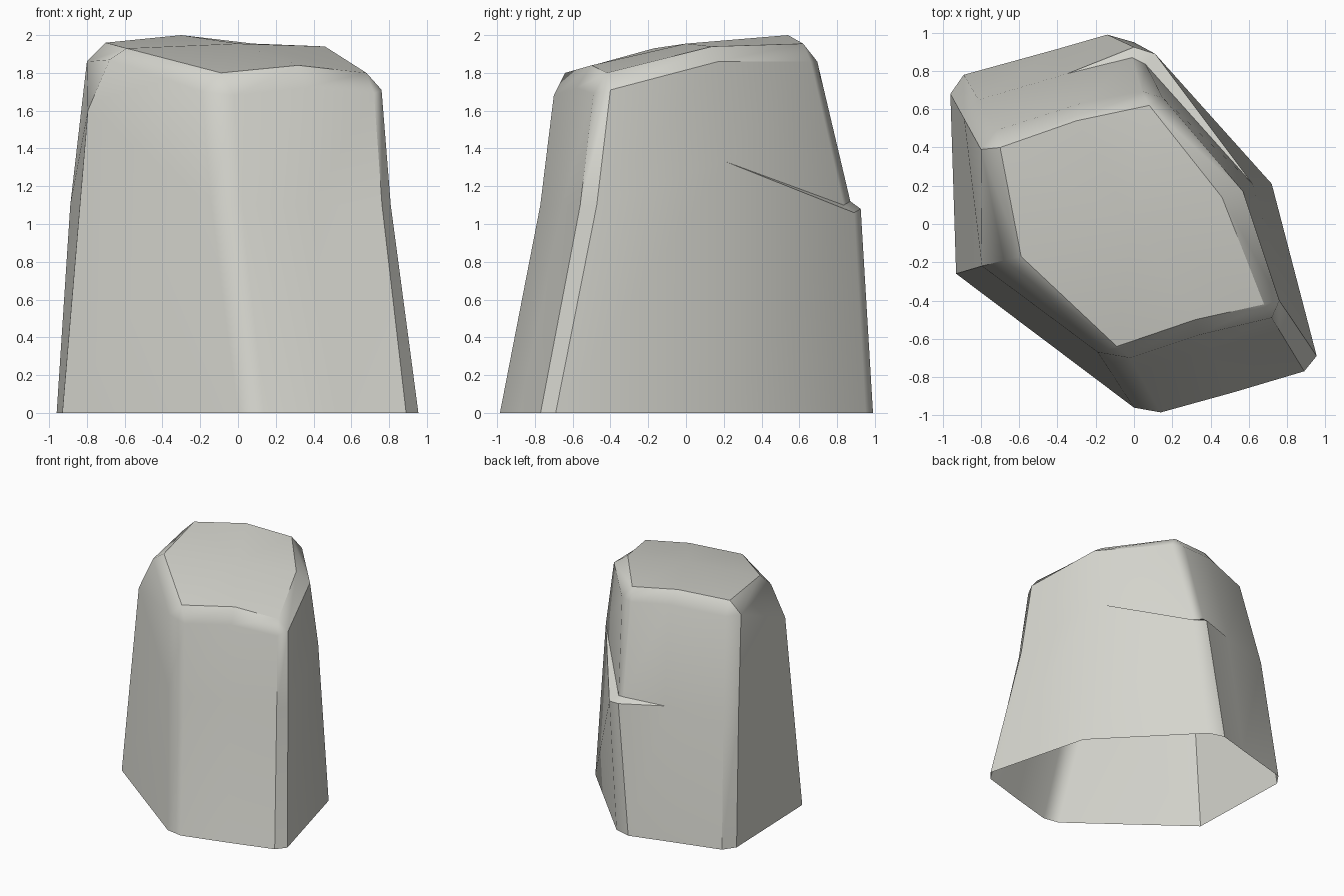
import bpy
import bmesh
import math
from mathutils import Vector

cube = bpy.data.objects.get("Cube")
if cube:
    bpy.data.objects.remove(cube, do_unlink=True)


def stone_material():
    colour = (0.66, 0.66, 0.61, 1)
    mat = bpy.data.materials.new("pale_grey_stone")
    mat.use_nodes = True
    mat.diffuse_color = colour
    shader = next(n for n in mat.node_tree.nodes if n.type == "BSDF_PRINCIPLED")
    shader.inputs["Base Color"].default_value = colour
    shader.inputs["Roughness"].default_value = 0.9
    return mat


def waist_point(ground, edge, pull):
    """Point partway up a corner; pull sets how far it leans in."""
    point = Vector(ground).lerp(Vector(edge[:2]), pull)
    return point.to_3d() + Vector((0, 0, 1.1))


# Corners counter-clockwise: name, base, rim, lean of the waist
FRONT, SIDE, BACK = 0.75, 0.64, 0.45
corners = [
    ("right", (-.93, -.26), (-.68, -.19, 1.87), SIDE),
    ("front_a", (0, -.96), (-.19, -.67, 1.7), FRONT),
    ("front_b", (.14, -.985), (-.02, -.7, 1.68), FRONT),
    ("front_mid", (.52, -.88), (.34, -.58, 1.72), FRONT),
    ("left_a", (.89, -.77), (.72, -.49, 1.69), FRONT),
    ("left_b", (.955, -.69), (.76, -.4, 1.71), FRONT),
    ("flank", (.72, .21), (.57, .17, 1.86), SIDE),
    ("back_a", (0, .95), (.15, .66, 1.86), BACK),
    ("back_b", (-.14, .99), (.04, .695, 1.86), BACK),
    ("back_mid", (-.4, .915), (-.28, .63, 1.9), BACK),
    ("rear_a", (-.89, .78), (-.72, .49, 1.86), BACK),
    ("rear_b", (-.96, .68), (-.8, .39, 1.86), BACK),
]

# Waists off the usual height: the flank crack tip, the chipped right
# corner and the outer lip of the ledge
waists = {
    "flank": (.62, .21, 1.33),
    "right": (-.795, -.22, 1.6),
    "back_a": (.11, .89, 1.06),
    "back_b": (0, .925, 1.08),
}
# Recessed foot of the wall above the ledge
foot = {"back_a": (.06, .835, 1.1), "back_b": (-.01, .87, 1.12)}

# Crown corners, each shared by the rim corners of the same name
crown = {
    "right": (-.59, -.17, 1.93),
    "front": (-.09, -.64, 1.8),
    "front_mid": (.32, -.5, 1.84),
    "left": (.68, -.42, 1.8),
    "flank": (.46, .14, 1.94),
    "back": (.08, .62, 1.955),
    "back_mid": (-.3, .54, 2),
    "rear": (-.7, .4, 1.96),
}

bm = bmesh.new()
base, low, high, rim = {}, {}, {}, {}
for name, ground, edge, pull in corners:
    base[name] = bm.verts.new((*ground, 0))
    rim[name] = bm.verts.new(edge)
    low[name] = bm.verts.new(waists.get(name) or waist_point(ground, edge, pull))
    high[name] = bm.verts.new(foot[name]) if name in foot else low[name]
top = {name: bm.verts.new(point) for name, point in crown.items()}
crown_of = {n: top[n.removesuffix("_a").removesuffix("_b")] for n in base}


def band(lower, upper):
    """Join two rings of corners, dropping collapsed edges."""
    names = list(base)
    for a, b in zip(names, names[1:] + names[:1]):
        loop = list(dict.fromkeys((lower[a], lower[b], upper[b], upper[a])))
        if len(loop) > 2:
            bm.faces.new(loop)


# Lower wall, ledge, upper wall and bevelled shoulder
for lower, upper in ((base, low), (low, high), (high, rim), (rim, crown_of)):
    band(lower, upper)

# Chipped facet under the right shoulder
bmesh.ops.connect_verts(bm, verts=[low["right"], rim["rear_b"]])

# Crown fanned around a slightly raised middle
middle = bm.verts.new((0, 0, 1.955))
ring = list(top.values())
for a, b in zip(ring, ring[1:] + ring[:1]):
    bm.faces.new((a, b, middle))

mesh = bpy.data.meshes.new("boulder")
bm.to_mesh(mesh)
bm.free()
mesh.materials.append(stone_material())
boulder = bpy.data.objects.new("boulder", mesh)
bpy.context.collection.objects.link(boulder)

# Soft bevels between flat-looking walls
bpy.ops.object.select_all(action="DESELECT")
boulder.select_set(True)
bpy.context.view_layer.objects.active = boulder
bpy.ops.object.shade_smooth_by_angle(angle=math.radians(35))
weighted = boulder.modifiers.new("weighted_normals", "WEIGHTED_NORMAL")
weighted.keep_sharp = True
